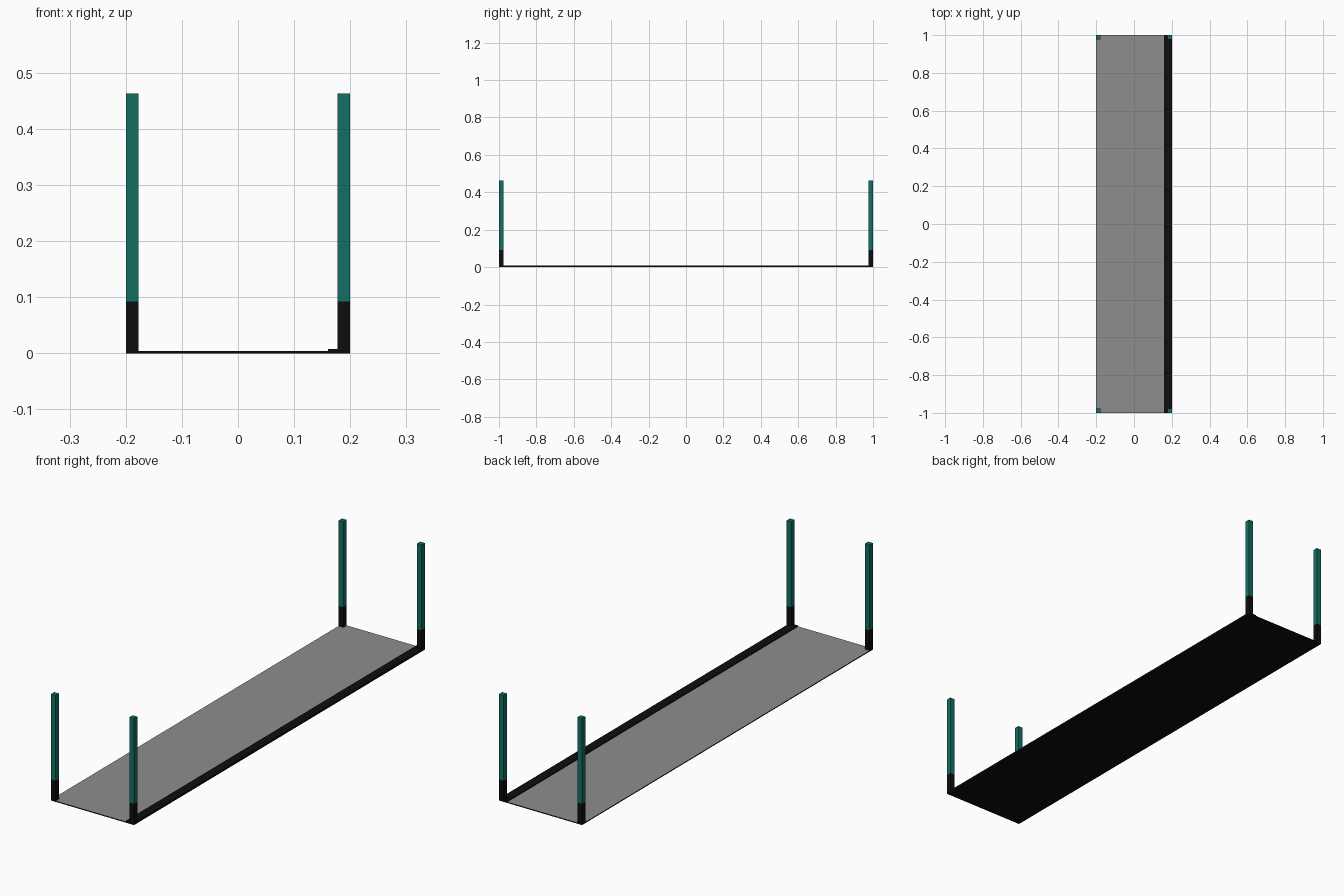
import bpy, bmesh

if "Cube" in bpy.data.objects:
    bpy.data.objects.remove(bpy.data.objects["Cube"])

W, L = 0.2, 1.0          # half width, half length
POST, H, FOOT = 0.023, 0.463, 0.092


def material(name, rgb):
    m = bpy.data.materials.new(name)
    m.diffuse_color = (*rgb, 1)
    m.use_nodes = True
    m.node_tree.nodes["Principled BSDF"].inputs["Base Color"].default_value = m.diffuse_color
    return m


black = material("black", (0.004, 0.004, 0.004))
grey = material("grey", (0.27, 0.27, 0.27))
teal = material("teal", (0.006, 0.16, 0.13))


def box(name, lo, hi, *mats):
    bm = bmesh.new()
    bmesh.ops.create_cube(bm, size=1)
    for v in bm.verts:
        v.co = [lo[i] + (v.co[i] + 0.5) * (hi[i] - lo[i]) for i in range(3)]
    bm.normal_update()
    # a second material, if given, goes on the top face
    if len(mats) > 1:
        for f in bm.faces:
            f.material_index = int(f.normal.z > 0.9)
    me = bpy.data.meshes.new(name)
    bm.to_mesh(me)
    bm.free()
    for m in mats:
        me.materials.append(m)
    ob = bpy.data.objects.new(name, me)
    bpy.context.collection.objects.link(ob)
    return ob


# Thin deck with a grey top surface
box("deck", (-W, -L, 0), (W, L, 0.004), black, grey)

# Raised black edge strip along the right side
box("edge_strip", (0.16, -L, 0.004), (W, L, 0.008), black)

# Four corner posts with black feet
for sx, side in ((-1, "left"), (1, "right")):
    for sy, end in ((-1, "front"), (1, "back")):
        x = sorted((sx * W, sx * (W - POST)))
        y = sorted((sy * L, sy * (L - POST)))
        box(f"{end}_{side}_post_foot", (x[0], y[0], 0), (x[1], y[1], FOOT), black)
        box(f"{end}_{side}_post", (x[0], y[0], FOOT), (x[1], y[1], H), teal)
